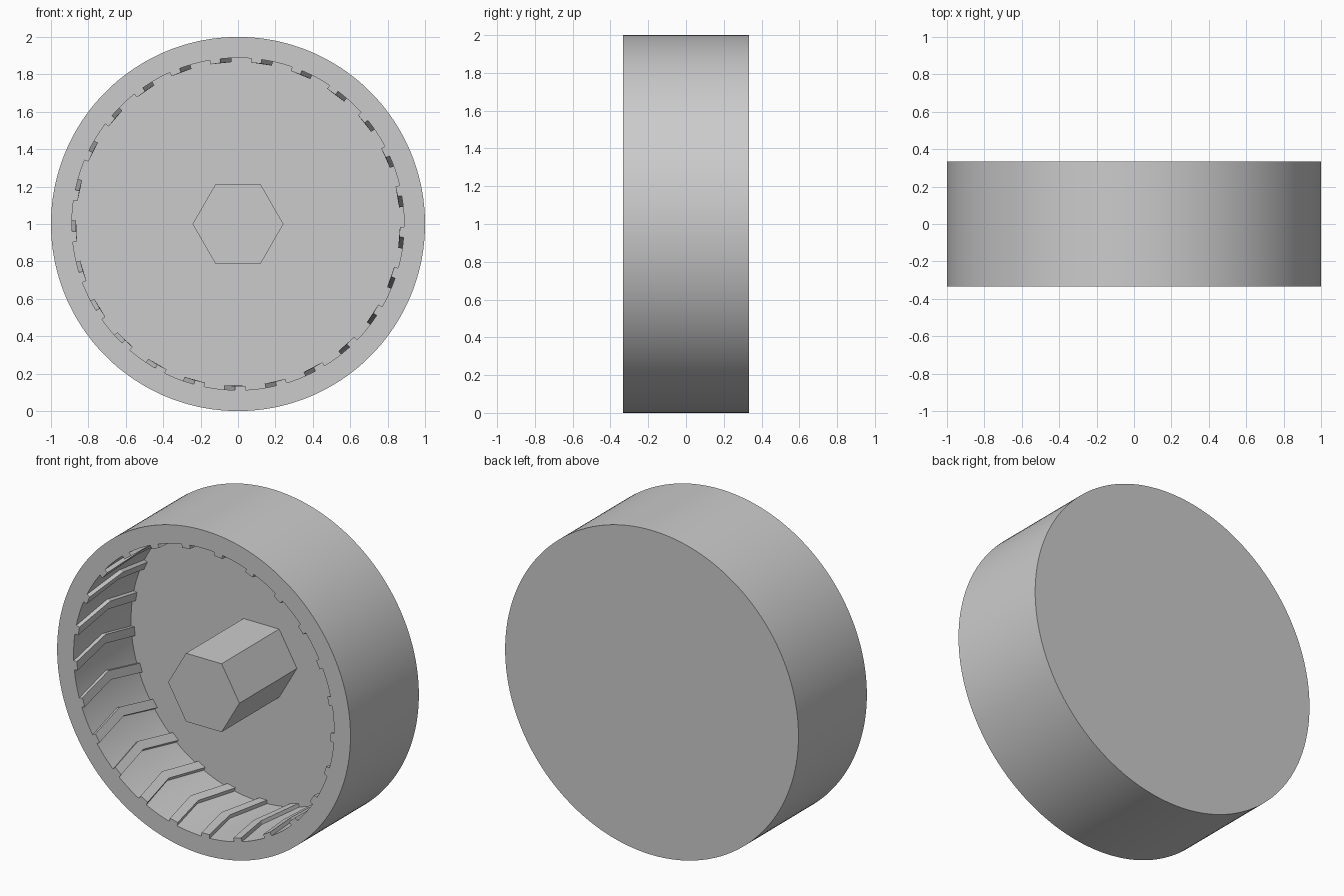
import bpy, bmesh
from math import radians, cos, sin, pi
from mathutils import Vector, Matrix

if "Cube" in bpy.data.objects:
    bpy.data.objects.remove(bpy.data.objects["Cube"], do_unlink=True)

HALF = 0.333        # half of the drum depth
FLOOR = 0.227       # y of the inside floor
BORE = 0.888        # inner wall radius
RIBS = 25

grey = bpy.data.materials.new("plain grey")
grey.use_nodes = True
colour = (0.6, 0.6, 0.6, 1)
grey.diffuse_color = colour
grey.node_tree.nodes["Principled BSDF"].inputs["Base Color"].default_value = colour


def finish(name, bm, smooth=False):
    bmesh.ops.recalc_face_normals(bm, faces=bm.faces)
    mesh = bpy.data.meshes.new(name)
    bm.to_mesh(mesh)
    bm.free()
    obj = bpy.data.objects.new(name, mesh)
    bpy.context.collection.objects.link(obj)
    mesh.materials.append(grey)
    if smooth:
        bpy.ops.object.select_all(action='DESELECT')
        obj.select_set(True)
        bpy.context.view_layer.objects.active = obj
        bpy.ops.object.shade_smooth_by_angle(angle=radians(30))
    return obj


def polar(radius, degrees, y):
    a = radians(degrees)
    return Vector((radius * cos(a), y, 1 + radius * sin(a)))


# Open drum: lathed rings closed by a flat floor and a flat back
bm = bmesh.new()
SIDES = 180
profile = [(BORE, FLOOR), (BORE, -HALF), (1, -HALF), (1, HALF)]
rings = [[bm.verts.new(polar(r, 360 * i / SIDES, y)) for i in range(SIDES)]
         for r, y in profile]
for a, b in zip(rings, rings[1:]):
    for i in range(SIDES):
        j = (i + 1) % SIDES
        bm.faces.new((a[i], a[j], b[j], b[i]))
bm.faces.new(rings[0])
bm.faces.new(rings[-1])
finish("drum", bm, smooth=True)

# Hexagonal hub, standing on the floor and level with the rim
bm = bmesh.new()
depth = FLOOR + HALF
place = Matrix.Translation((0, FLOOR - depth / 2, 1)) @ Matrix.Rotation(pi / 2, 4, 'X') \
    @ Matrix.Rotation(pi / 2, 4, 'Z')
bmesh.ops.create_cone(bm, cap_ends=True, segments=6, radius1=0.243, radius2=0.243,
                      depth=depth, matrix=place)
# Turn the hexagon so that two corners point sideways
corner = max(bm.verts, key=lambda v: v.co.x)
if abs(corner.co.x - 0.243) > 0.001:
    bmesh.ops.rotate(bm, verts=bm.verts, cent=(0, 0, 1),
                     matrix=Matrix.Rotation(radians(30), 3, 'Y'))
finish("hex_hub", bm)

# Chevron tread ribs around the inner wall, bent halfway down
bm = bmesh.new()
WIDTH, SHIFT = 3.6, 3.9
stations = [(-HALF, 0), ((FLOOR - HALF) / 2, -SHIFT), (FLOOR, 0)]
for n in range(RIBS):
    start = 182.6 + 360 * n / RIBS
    loops = []
    for y, shift in stations:
        a = start + shift
        corners = [(BORE + 0.002, a), (BORE + 0.002, a + WIDTH),
                   (0.866, a + WIDTH), (0.866, a)]
        loops.append([bm.verts.new(polar(r, t, y)) for r, t in corners])
    for a, b in zip(loops, loops[1:]):
        for i in range(4):
            j = (i + 1) % 4
            bm.faces.new((a[i], a[j], b[j], b[i]))
    bm.faces.new(loops[0])
    bm.faces.new(loops[-1])
finish("tread_ribs", bm)
